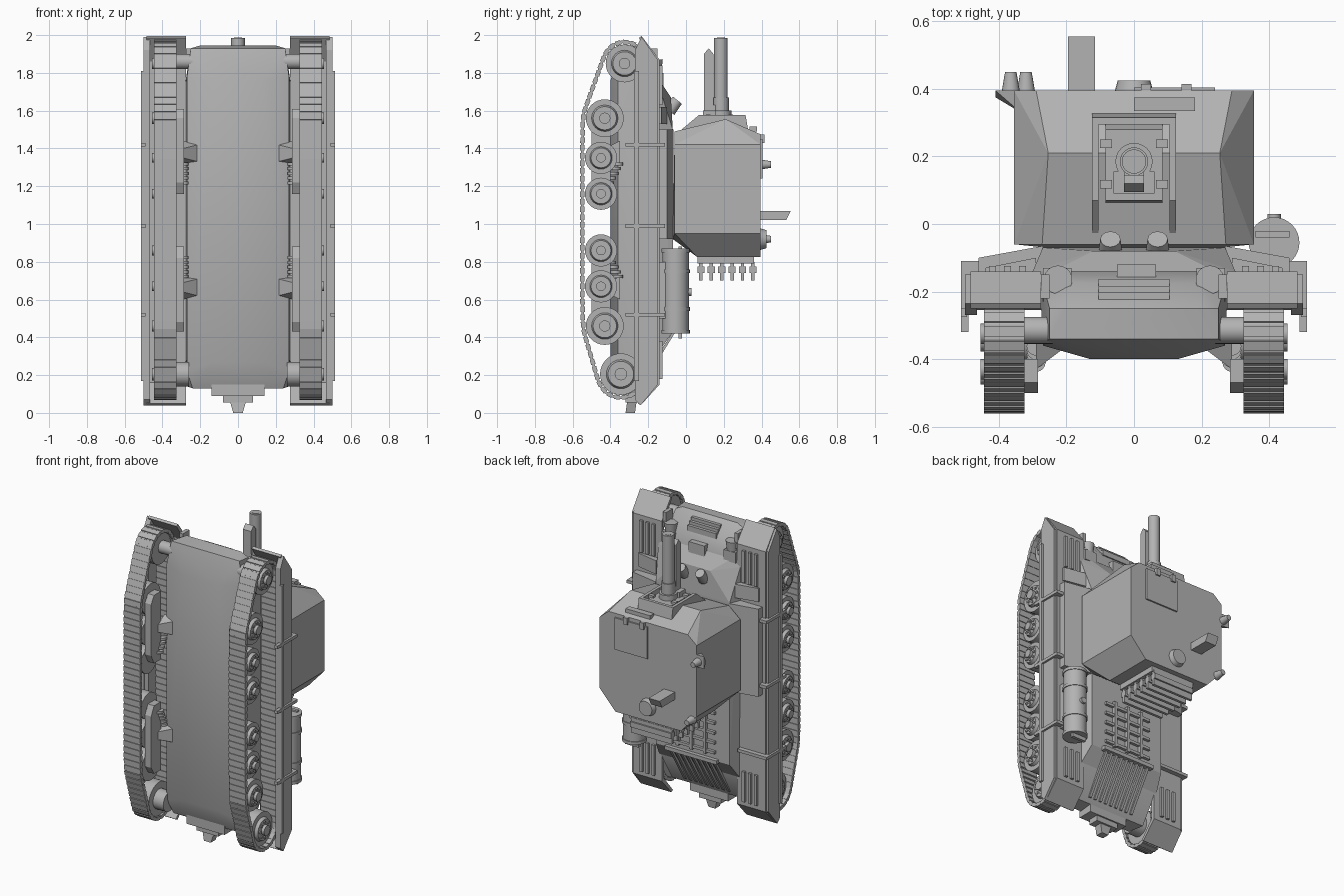
import bpy, bmesh, math
from mathutils import Vector, Matrix
from mathutils.geometry import convex_hull_2d

if "Cube" in bpy.data.objects:
    bpy.data.objects.remove(bpy.data.objects["Cube"])

paint = bpy.data.materials.new("grey paint")
paint.use_nodes = True
GREY = (0.45, 0.45, 0.45, 1)
paint.diffuse_color = GREY
paint.node_tree.nodes["Principled BSDF"].inputs["Base Color"].default_value = GREY


def finish(name, bm, smooth=False):
    bmesh.ops.recalc_face_normals(bm, faces=bm.faces)
    mesh = bpy.data.meshes.new(name)
    bm.to_mesh(mesh)
    bm.free()
    ob = bpy.data.objects.new(name, mesh)
    bpy.context.collection.objects.link(ob)
    mesh.materials.append(paint)
    if smooth:
        bpy.ops.object.select_all(action='DESELECT')
        ob.select_set(True)
        bpy.context.view_layer.objects.active = ob
        bpy.ops.object.shade_smooth_by_angle(angle=math.radians(32))
    return ob


def add_box(bm, x, y, z):
    """Box from (low, high) ranges."""
    mid = Vector([(a + b) / 2 for a, b in (x, y, z)])
    size = [abs(b - a) for a, b in (x, y, z)]
    bmesh.ops.create_cube(bm, size=1, matrix=Matrix.Translation(mid) @ Matrix.Diagonal((*size, 1)))


def add_cyl(bm, p, q, r, r2=None, n=24):
    p, q = Vector(p), Vector(q)
    turn = (q - p).to_track_quat('Z', 'Y').to_matrix().to_4x4()
    bmesh.ops.create_cone(bm, cap_ends=True, segments=n, radius1=r, radius2=r if r2 is None else r2,
                          depth=(q - p).length, matrix=Matrix.Translation((p + q) / 2) @ turn)


def add_prism(bm, x0, x1, profile):
    """Extrude a (y, z) profile along x."""
    face = bm.faces.new([bm.verts.new((x0, y, z)) for y, z in profile])
    new = bmesh.ops.extrude_face_region(bm, geom=[face])["geom"]
    bmesh.ops.translate(bm, vec=(x1 - x0, 0, 0), verts=[v for v in new if isinstance(v, bmesh.types.BMVert)])


def box(name, *ranges):
    bm = bmesh.new()
    add_box(bm, *ranges)
    return finish(name, bm)


def cyl(name, p, q, r, r2=None, n=24):
    bm = bmesh.new()
    add_cyl(bm, p, q, r, r2, n)
    return finish(name, bm, True)


def prism(name, x0, x1, profile):
    bm = bmesh.new()
    add_prism(bm, x0, x1, profile)
    return finish(name, bm)


def hull(name, half, smooth=False, mirror=True):
    """Faceted solid around points, mirrored in x."""
    bm = bmesh.new()
    for x, y, z in half:
        for s in ((1, -1) if mirror else (1,)):
            bm.verts.new((s * x, y, z))
    bmesh.ops.convex_hull(bm, input=bm.verts)
    bmesh.ops.dissolve_limit(bm, angle_limit=0.03, verts=bm.verts, edges=bm.edges)
    return finish(name, bm, smooth)


# Hull
hull("lower_hull", [(.13, -.40, .27), (.13, -.40, 1.76), (.27, -.36, .22), (.27, -.36, 1.78),
                    (.24, -.33, .13), (.25, -.34, 1.93), (.25, -.25, 1.92), (.2, -.25, 1.945),
                    (.27, -.24, .14), (.28, -.14, .32), (.28, -.14, 1.74), (.19, -.175, 1.86)], True)
hull("upper_hull", [(.3, -.16, .3), (.3, -.14, 1.72), (.27, -.07, .43), (.27, -.07, 1.5),
                    (.12, -.08, 1.67), (.24, -.14, 1.76)])

# Fighting compartment
hull("casemate", [(.355, -.06, .95), (.355, .395, .95), (.355, -.06, 1.42), (.355, .395, 1.42),
                  (.24, .395, .825), (.24, .06, .825), (.26, -.07, .92),
                  (.272, -.06, 1.49), (.254, .21, 1.555), (.29, .395, 1.475)])
for s in (1, -1):
    prism("mantlet_cheek", s * .105, s * .125, [(-.06, 1.47), (.07, 1.578), (.295, 1.578), (.33, 1.48)])
    box("mantlet_lug", (s * .065, s * .1), (.225, .25), (1.53, 1.58))
    box("mantlet_lug", (s * .065, s * .1), (.105, .13), (1.53, 1.58))
prism("mantlet_roof", -.125, .125, [(.305, 1.5), (.295, 1.578), (.315, 1.578), (.33, 1.49)])
hull("mantlet", [(.085, .06, 1.5), (.085, .305, 1.5), (.085, .07, 1.565), (.085, .28, 1.565)])

# Gun
bm = bmesh.new()
for z0, z1, r in ((1.5, 1.6, .055), (1.6, 1.67, .042), (1.67, 1.985, .036)):
    add_cyl(bm, (0, .185, z0), (0, .185, z1), r)
add_cyl(bm, (0, .185, 1.9845), (0, .185, 1.987), .022)
finish("gun_barrel", bm, True)
prism("recoil_housing", -.03, .03, [(.095, 1.55), (.095, 1.9), (.12, 1.93), (.145, 1.9), (.145, 1.55)])
box("recoil_collar", (-.06, .06), (.09, .155), (1.56, 1.6))
box("recoil_bridge", (-.03, .03), (.1, .18), (1.6, 1.63))

# Roof fittings
box("roof_hatch", (.0, .24), (.39, .405), (1.24, 1.45))
for x in (.035, .155):
    box("hatch_hinge", (x - .015, x + .015), (.385, .415), (1.43, 1.475))
box("front_flap", (0, .18), (.335, .375), (1.49, 1.515))
prism("roof_sight_box", -.195, -.115, [(.38, 1.02), (.53, 1.02), (.555, 1.07), (.38, 1.07)])
cyl("roof_vent", (0, .39, .92), (0, .425, .92), .058, .048)
for x, z in ((-.365, 1.315), (-.32, .92)):
    cyl("roof_knob", (x, .385, z), (x, .45, z), .028, .017, 16)
hull("knob_bracket", [(-.41, .395, 1.28), (-.41, .395, 1.36), (-.33, .395, 1.28), (-.33, .395, 1.36),
                      (-.41, .375, 1.32), (-.335, .33, 1.29), (-.335, .33, 1.35)], mirror=False)

# Rear door shelf with its row of fins
box("rear_door_frame", (-.16, .16), (.06, .36), (.79, .83))
bm = bmesh.new()
for i in range(6):
    y = .06 + i * .055
    add_box(bm, (-.15, .15), (y + .01, y + .028), (.7, .8))
    add_box(bm, (-.15, .15), (y, y + .038), (.74, .775))
finish("rear_fins", bm)

# Hull front fittings
for s in (1, -1):
    box("lamp_stand", (s * .185, s * .27), (-.23, -.13), (1.74, 1.81))
    cyl("headlamp", (s * .225, -.165, 1.79), (s * .225, -.165, 1.87), .032, .042)
    cyl("periscope", (s * .07, -.09, 1.6), (s * .07, -.045, 1.655), .036, .03, 12)
    box("nose_bracket", (s * .25, s * .275), (-.22, -.15), (1.83, 1.93))
bm = bmesh.new()
for y, z in ((-.215, 1.905), (-.195, 1.885), (-.175, 1.865)):
    add_box(bm, (-.105, .105), (y - .008, y + .012), (z - .02, z + .015))
finish("glacis_slats", bm)
box("glacis_latch", (-.05, .065), (-.165, -.12), (1.72, 1.8))

# Engine deck and tail
bm = bmesh.new()
for i in range(5):
    z = .48 + i * .065
    add_box(bm, (-.17, .17), (-.08, -.052), (z, z + .018))
for x in (-.1, 0, .1):
    add_box(bm, (x - .01, x + .01), (-.08, -.048), (.47, .78))
finish("engine_louvres", bm)
bm = bmesh.new()
for i in range(9):
    x = -.16 + i * .04
    add_prism(bm, x - .009, x + .009, [(-.075, .42), (-.055, .43), (-.215, .17), (-.24, .17)])
add_box(bm, (-.19, .19), (-.09, -.045), (.42, .445))
finish("tail_grille", bm)
box("tail_plate", (-.14, .14), (-.34, -.24), (.09, .15))
box("tail_step", (-.08, .08), (-.32, -.25), (.055, .1))
hull("tow_hook", [(.045, -.31, .07), (.045, -.26, .07), (.025, -.32, 0), (.025, -.27, 0)])

# Track path around the wheels: centre y, centre z, radius
wheels = [(-.43, 1.56, .1), (-.45, 1.35, .085), (-.45, 1.16, .085),
          (-.45, .86, .085), (-.45, .67, .085), (-.43, .46, .1)]
idler, sprocket = (-.325, 1.85, .1), (-.345, .205, .11)
cloud = [Vector((y + (r + .015) * math.cos(a * math.pi / 24), z + (r + .015) * math.sin(a * math.pi / 24)))
         for y, z, r in wheels + [idler, sprocket] for a in range(48)]
path = [cloud[i] for i in convex_hull_2d(cloud)]
legs = list(zip(path, path[1:] + path[:1]))
total = sum((b - a).length for a, b in legs)
LINKS = 100


def point_at(d):
    for a, b in legs:
        if d <= (b - a).length:
            return a.lerp(b, d / (b - a).length)
        d -= (b - a).length
    return path[0]


stops = [point_at(total * i / LINKS) for i in range(LINKS)]


def add_link(bm, a, b, x, thick, cover):
    mid, d = (a + b) / 2, b - a
    m = (Matrix.Translation((x, mid.x, mid.y)) @ Matrix.Rotation(math.atan2(d.y, d.x), 4, 'X')
         @ Matrix.Diagonal((.12, d.length * cover, thick, 1)))
    bmesh.ops.create_cube(bm, size=1, matrix=m)


for s in (1, -1):
    cx = s * .385
    bm = bmesh.new()
    for a, b in zip(stops, stops[1:] + stops[:1]):
        add_link(bm, a, b, cx, .014, 1.05)
        add_link(bm, a, b, cx, .024, .72)
    finish("track", bm)

    # Wheels with raised rim, hub and bolts
    for y, z, r in wheels + [idler, sprocket]:
        bm = bmesh.new()
        add_cyl(bm, (s * .335, y, z), (s * .415, y, z), r, n=32)
        add_cyl(bm, (s * .41, y, z), (s * .435, y, z), r * .72, r * .62)
        add_cyl(bm, (s * .43, y, z), (s * .455, y, z), r * .3, n=12)
        for k in range(8):
            a = k * math.pi / 4
            v, w = y + r * .46 * math.cos(a), z + r * .46 * math.sin(a)
            add_cyl(bm, (s * .43, v, w), (s * .442, v, w), r * .09, n=6)
        finish("road_wheel", bm, True)
    cyl("idler_axle", (s * .24, -.315, 1.86), (s * .34, -.315, 1.86), .04)
    cyl("sprocket_housing", (s * .26, -.345, .205), (s * .34, -.345, .205), .065)

    # Bogies: beam, bracket and coil spring, mirrored front to rear
    for z0, f in ((1.02, 1), (1.02, -1)):
        zz = lambda d: z0 + f * d
        prism("bogie_beam", s * .285, s * .33, [(-.47, zz(.14)), (-.5, zz(.2)), (-.5, zz(.54)),
              (-.47, zz(.59)), (-.4, zz(.59)), (-.4, zz(.14))])
        hull("bogie_bracket", [(s * .21, -.37, zz(.31)), (s * .21, -.37, zz(.4)), (s * .29, -.43, zz(.33)),
             (s * .29, -.43, zz(.38)), (s * .29, -.35, zz(.3)), (s * .29, -.35, zz(.42))], mirror=False)
        bm = bmesh.new()
        for k in range(5):
            d = .19 + k * .025
            add_cyl(bm, (s * .29, -.41 + k * .012, zz(d)), (s * .29, -.41 + k * .012, zz(d + .016)), .028, n=16)
        finish("bogie_spring", bm, True)

    # Fender with side skirt, rail, straps, ribs and stowage
    prism("fender", s * .275, s * .485, [(-.235, 1.995), (-.14, 1.87), (-.14, .15), (-.24, .04),
          (-.255, .05), (-.165, .16), (-.165, 1.86), (-.25, 1.985)])
    prism("skirt", s * .465, s * .5, [(-.235, 1.99), (-.15, 1.87), (-.15, .15), (-.24, .04),
          (-.27, .07), (-.27, 1.92)])
    box("skirt_rail", (s * .495, s * .513), (-.275, -.25), (.17, 1.81))
    for z in (.52, .99, 1.42):
        box("fender_strap", (s * .3, s * .512), (-.15, -.11), (z - .01, z + .01))
        box("skirt_strap", (s * .49, s * .513), (-.32, -.12), (z - .01, z + .01))
    bm = bmesh.new()
    for x in (.32, .365, .41):
        for z in ((.18, .38), (1.63, 1.84)):
            add_box(bm, (s * x, s * (x + .02)), (-.15, -.125), z)
    finish("fender_ribs", bm)
    hull("stowage_box", [(s * x, y, z) for z in (.92, 1.5)
                         for x, y in ((.27, -.15), (.46, -.15), (.46, -.1), (.27, -.065))], mirror=False)
    hull("fender_locker", [(s * x, y, z) for z in (1.53, 1.62)
                           for x, y in ((.29, -.15), (.44, -.15), (.44, -.13), (.29, -.1))], mirror=False)

# Fuel drum on the left fender
bm = bmesh.new()
add_cyl(bm, (.415, -.055, .42), (.415, -.055, .87), .07, n=32)
for z in (.42, .54, .74, .85):
    add_cyl(bm, (.415, -.055, z), (.415, -.055, z + .02), .075, n=32)
add_cyl(bm, (.415, .0, .64), (.415, .03, .64), .02, n=12)
add_box(bm, (.36, .46), (-.04, -.02), (.395, .88))
finish("fuel_drum", bm, True)
box("drum_mount", (.35, .46), (-.15, -.1), (.5, .8))
